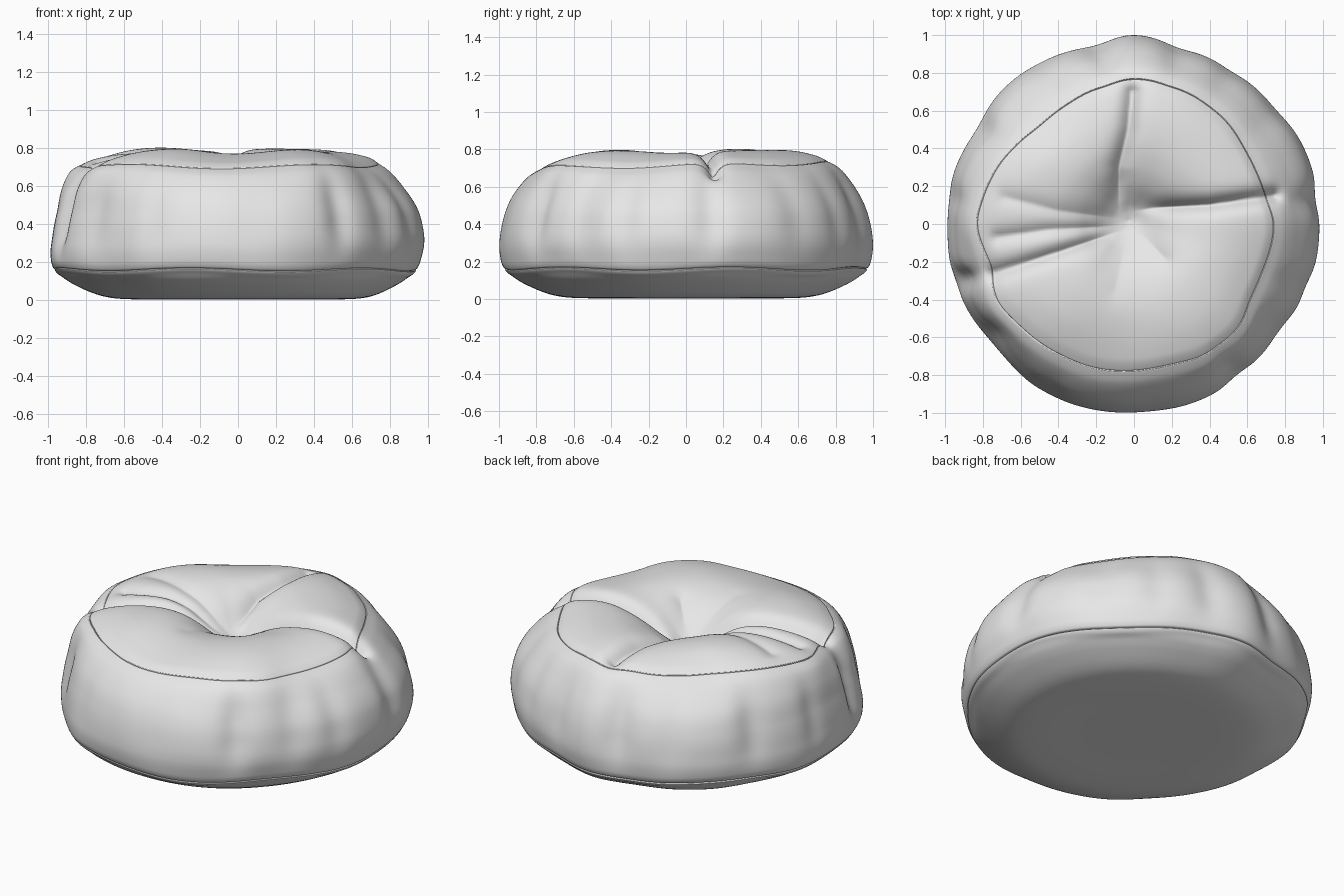
import bpy, bmesh, math
from mathutils import Vector

cube = bpy.data.objects.get("Cube")
if cube:
    bpy.data.objects.remove(cube, do_unlink=True)

SEGMENTS = 288

fabric = bpy.data.materials.new("light_grey_fabric")
fabric.use_nodes = True
GREY = (0.8, 0.8, 0.8, 1.0)
fabric.diffuse_color = GREY
fabric.node_tree.nodes["Principled BSDF"].inputs["Base Color"].default_value = GREY

# Half profiles (radius, height); panels meet in tucked seams
LOW_SEAM, TOP_SEAM = (0.946, 0.162), (0.7615, 0.709)
BASE = [(0, 0.005), (0.3, 0.005), (0.6, 0.006), (0.72, 0.024), (0.85, 0.08),
        (0.93, 0.133), (0.953, 0.156), LOW_SEAM]
SIDE = [LOW_SEAM, (0.96, 0.169), (0.975, 0.205), (0.985, 0.29), (0.972, 0.4), (0.942, 0.5),
        (0.9, 0.58), (0.83, 0.67), (0.769, 0.713), TOP_SEAM]
TOP = [TOP_SEAM, (0.76, 0.718), (0.7, 0.75), (0.57, 0.782), (0.43, 0.787), (0.31, 0.762),
       (0.21, 0.715), (0.12, 0.65), (0.05, 0.6), (0, 0.585)]

# Radius of the widest outline and of the top seam, counter-clockwise from +x
OUTLINE = [0.985, 0.99, 0.985, 0.97, 0.968, 0.97, 1.0, 0.972, 0.988, 0.99, 0.972, 0.985,
           0.98, 0.99, 0.985, 0.98, 1.005, 1.005, 1.0, 1.0, 0.99, 0.97, 0.972, 0.985]
SEAM = [0.745, 0.715, 0.71, 0.73, 0.745, 0.755, 0.765, 0.74, 0.72, 0.715, 0.755, 0.79,
        0.82, 0.785, 0.82, 0.80, 0.79, 0.785, 0.775, 0.77, 0.79, 0.78, 0.735, 0.735]

# Gathers on the top: path, width, depth
CREASES = [
    ([(0.0, 0.07), (0.1, 0.085), (0.4, 0.1), (0.74, 0.15)], 0.04, 0.08),
    ([(-0.08, 0.05), (-0.08, 0.3), (-0.03, 0.5), (-0.01, 0.7)], 0.045, 0.065),
    ([(-0.08, -0.04), (-0.4, -0.15), (-0.74, -0.26)], 0.04, 0.06),
    ([(-0.08, 0.03), (-0.4, 0.07), (-0.68, 0.14)], 0.045, 0.022),
    ([(-0.08, -0.01), (-0.45, -0.03), (-0.72, -0.07)], 0.04, 0.035),
    ([(0.04, -0.05), (0.16, -0.18)], 0.05, 0.025),
    ([(-0.04, -0.07), (-0.1, -0.35)], 0.06, 0.01),
]
# Vertical pleats on the side: angle, width, depth
PLEATS = [(8, 5, 0.03), (38, 6, 0.015), (58, 5, 0.015), (76, 5, 0.02), (101, 5, 0.03),
          (120, 5, 0.012), (148, 5, 0.025), (172, 4, 0.015), (198, 4, 0.05),
          (218, 6, 0.025), (243, 5, 0.01), (276, 8, 0.01), (304, 5, 0.035),
          (324, 6, 0.025), (340, 5, 0.02)]


def smooth(a, b, v):
    t = max(0.0, min(1.0, (v - a) / (b - a)))
    return t * t * (3 - 2 * t)


def around(table, angle):
    """Smooth closed interpolation of a table of evenly spaced values."""
    n = len(table)
    f = angle / math.tau * n
    i = int(f)
    t = f - i
    a, b, c, d = (table[(i + k) % n] for k in (-1, 0, 1, 2))
    return b + 0.5 * t * (c - a + t * (2*a - 5*b + 4*c - d + t * (3*(b - c) + d - a)))


def spline(points, steps=7):
    """Smooth curve through the profile points."""
    pts = [Vector(p) for p in points]
    result = []
    for i in range(len(pts) - 1):
        a, b = pts[i], pts[i + 1]
        before, after = pts[max(i - 1, 0)], pts[min(i + 2, len(pts) - 1)]
        # limit tangents so short seam spans do not overshoot
        length = (b - a).length
        ta = (b - before).normalized() * length
        tb = (after - a).normalized() * length
        for k in range(steps):
            t = k / steps
            result.append(a * (2*t**3 - 3*t*t + 1) + ta * (t**3 - 2*t*t + t)
                          + b * (3*t*t - 2*t**3) + tb * (t**3 - t*t))
    return result + [pts[-1]]


def path_distance(p, path):
    best = 9.0
    for a, b in zip(path, path[1:]):
        a, b = Vector(a), Vector(b)
        t = max(0.0, min(1.0, (p - a).dot(b - a) / (b - a).length_squared))
        best = min(best, (p - a.lerp(b, t)).length)
    return best


def pleat_depth(deg):
    total = 0
    for centre, width, depth in PLEATS:
        d = (deg - centre + 180) % 360 - 180
        total += depth * math.exp(-(d / width) ** 2)
    return total


def soft_point(r, z, angle):
    """Turn a profile point into a gathered, slightly lumpy cushion point."""
    c, s = math.cos(angle), math.sin(angle)
    outline = around(OUTLINE, angle) / 0.985
    if z > LOW_SEAM[1]:
        near_seam = smooth(0.98, 0.77, r) * smooth(0.25, 0.7, r)
        seam = around(SEAM, angle) / TOP_SEAM[0]
        fold = pleat_depth(math.degrees(angle))
        fold *= smooth(0.16, 0.42, z) * (1 - 0.8 * smooth(0.5, 0.72, z))
        radius = r * (outline * (1 - near_seam) + seam * near_seam)
        radius -= fold * smooth(0.6, 0.85, r)
        # the left side stands steeper
        radius -= 0.012 * c * smooth(0.45, 0.6, z) * smooth(0.7, 0.8, r)
        z += (0.01 * math.sin(5 * angle + 0.6) + 0.012 * s) * near_seam
    else:
        radius = r * (1 + (outline - 1) * smooth(0.6, 0.9, r))
    # fuller foot on one side, wavy lower seam
    radius -= 0.015 * c * smooth(0.35, 0.18, z) * smooth(0.6, 0.9, r)
    z += 0.008 * math.sin(6 * angle) * smooth(0.9, 0.94, r) * smooth(0.35, 0.16, z)
    x, y = radius * c, radius * s
    if z > 0.45:
        shift = smooth(0.5, 0.0, r)
        x, y = x - 0.03 * shift, y + 0.02 * shift
        p = Vector((x, y))
        start = smooth(0.03, 0.25, r)
        for path, width, depth in CREASES:
            d = path_distance(p, path)
            z -= depth * start * math.exp(-(d / width) ** 1.3)
        # lobes swell between the gathers
        z += 0.008 * math.sin(4 * angle - 1.8) * smooth(0.1, 0.4, r) * smooth(0.8, 0.55, r)
    return x, y, z


def panel(name, profile):
    bm = bmesh.new()
    rings = []
    for r, z in spline(profile):
        r = max(r, 0)
        rings.append([bm.verts.new(soft_point(r, z, math.tau * j / SEGMENTS))
                      for j in range(SEGMENTS)])
    for low, high in zip(rings, rings[1:]):
        for j in range(SEGMENTS):
            k = (j + 1) % SEGMENTS
            bm.faces.new((low[j], low[k], high[k], high[j]))
    bmesh.ops.remove_doubles(bm, verts=bm.verts, dist=0.00005)
    for face in bm.faces:
        face.smooth = True
    mesh = bpy.data.meshes.new(name)
    bm.to_mesh(mesh)
    bm.free()
    mesh.materials.append(fabric)
    obj = bpy.data.objects.new(name, mesh)
    bpy.context.collection.objects.link(obj)


panel("base_panel", BASE)
panel("side_panel", SIDE)
panel("top_panel", TOP)
